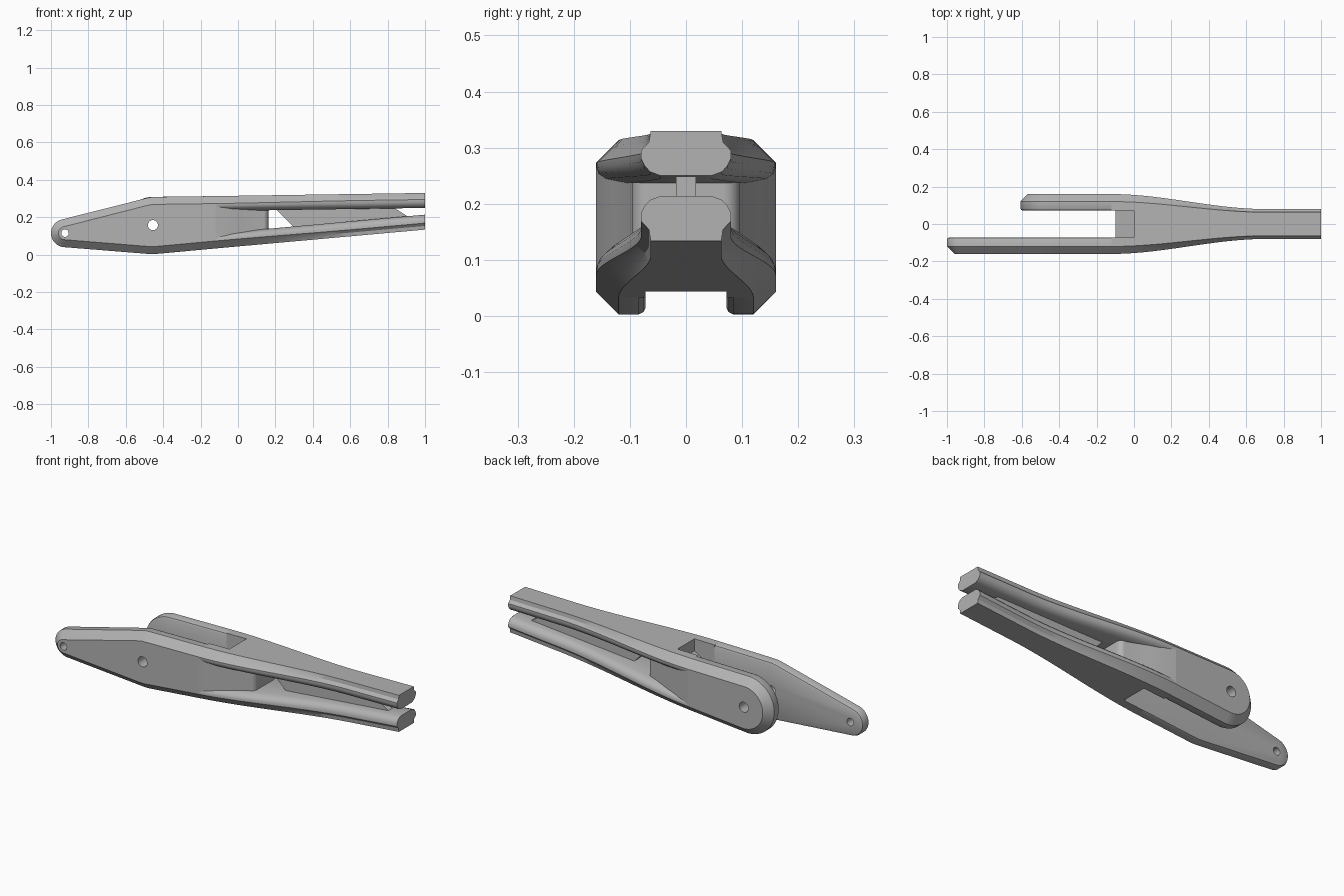
import bpy, bmesh, math

cube = bpy.data.objects.get("Cube")
if cube:
    bpy.data.objects.remove(cube, do_unlink=True)

steel = bpy.data.materials.new("grey_metal")
steel.use_nodes = True
GREY = (0.45, 0.45, 0.45, 1)
steel.diffuse_color = GREY
steel.node_tree.nodes["Principled BSDF"].inputs["Base Color"].default_value = GREY

START = -0.12      # where the arms meet the tapering bars
SLOT = 0.072       # half width of the fork slot


def top(x):
    return 0.315 + 0.015 * x


def bottom(x):
    return 0.044 + 0.09 * x


def loft(name, rings):
    """Skin a list of equal-length closed rings and cap both ends."""
    bm = bmesh.new()
    loops = [[bm.verts.new(p) for p in ring] for ring in rings]
    for a, b in zip(loops, loops[1:]):
        for i in range(len(a)):
            j = (i + 1) % len(a)
            bm.faces.new((a[i], a[j], b[j], b[i]))
    bm.faces.new(loops[0])
    bm.faces.new(loops[-1])
    bmesh.ops.recalc_face_normals(bm, faces=bm.faces)
    mesh = bpy.data.meshes.new(name)
    bm.to_mesh(mesh)
    bm.free()
    mesh.materials.append(steel)
    obj = bpy.data.objects.new(name, mesh)
    bpy.context.collection.objects.link(obj)
    return obj


def prism(name, outline, y0, y1):
    return loft(name, [[(x, y, z) for x, z in outline] for y in (y0, y1)])


def cut(obj, cutter):
    mod = obj.modifiers.new("cut", 'BOOLEAN')
    mod.operation = 'DIFFERENCE'
    mod.solver = 'EXACT'
    mod.object = cutter
    bpy.context.view_layer.objects.active = obj
    bpy.ops.object.modifier_apply(modifier=mod.name)


def arc(cx, cz, r, a0, a1, n=20):
    angles = [math.radians(a0 + (a1 - a0) * i / n) for i in range(n + 1)]
    return [(cx + r * math.cos(a), cz + r * math.sin(a)) for a in angles]


# Fork arms: outlines shrink by d for the chamfered rims
def long_outline(d):
    return ([(START, top(START) - d), (-0.43, 0.309 - d), (-0.46, 0.308 - d), (-0.49, 0.302 - d)]
            + arc(-0.925, 0.115, 0.075 - d, 104, 265.5)
            + [(-0.48, 0.004 + d), (-0.45, 0.003 + d), (START, bottom(START) + d)])


def short_outline(d):
    return ([(START, top(START) - d)] + arc(-0.455, 0.156, 0.153 - d, 90, 275, 32)
            + [(START, bottom(START) + d)])


def arm(name, outline, side):
    layers = ((SLOT, 0.012), (SLOT + 0.004, 0.004), (SLOT + 0.012, 0), (0.12, 0), (0.16, 0.04))
    return loft(name, [[(x, side * y, z) for x, z in outline(d)] for y, d in layers])


long_arm = arm("long_fork_arm", long_outline, -1)
short_arm = arm("short_fork_arm", short_outline, 1)

# Bars: wide cross-section blending to a narrow one, as (half width, depth)
WIDE = ((0.12, 0), (0.14, 0.02), (0.16, 0.04), (0.16, 0.05), (0.156, 0.06), (0.145, 0.07), (0.115, 0.08))
NARROW = ((0.063, 0), (0.066, 0.02), (0.08, 0.035), (0.08, 0.05), (0.074, 0.062), (0.064, 0.073), (0.045, 0.08))


def bar(name, edge, direction):
    rings = []
    for i in range(29):
        x = START + (1 - START) * i / 28
        u = min((x - START) / 0.82, 1)
        s = 1 - u * u * (3 - 2 * u)
        half = [(n[0] + (w[0] - n[0]) * s, edge(x) + direction * (n[1] + (w[1] - n[1]) * s))
                for w, n in zip(WIDE, NARROW)]
        rings.append([(x, y, z) for y, z in half] + [(x, -y, z) for y, z in reversed(half)])
    return loft(name, rings)


upper_bar = bar("upper_bar", top, -1)
lower_bar = bar("lower_bar", bottom, 1)

# Core between the bars, tapering to a rounded end
plan = [(START, 0.16), (-0.06, 0.15), (0.02, 0.13), (0.13, 0.096)]
plan += [(x, y) for x, y in arc(0.132, 0.066, 0.03, 75, 0, 8)]
core = loft("body_core", [[(x, w, bottom(x) + 0.045), (x, w, top(x) - 0.045),
                           (x, -w, top(x) - 0.045), (x, -w, bottom(x) + 0.045)] for x, w in plan])

# Thin web joining the bars
prism("web", [(0.19, 0.255), (0.32, 0.125), (0.93, 0.19), (0.82, 0.26)], -0.018, 0.018)

# Fork slot with a blunt nose at its closed end
slot = prism("slot_cutter", [(-0.3, -0.1), (0, -0.1), (0, 0.09), (-0.1, 0.15), (-0.1, 0.19),
                             (0, 0.25), (0, 0.5), (-0.3, 0.5)], -SLOT, SLOT)
for part in (upper_bar, lower_bar, core):
    cut(part, slot)

# Pin holes
tip_hole = prism("tip_hole_cutter", arc(-0.925, 0.115, 0.02, 0, 345, 23), -0.3, 0.3)
pivot_hole = prism("pivot_hole_cutter", arc(-0.455, 0.158, 0.027, 0, 345, 23), -0.3, 0.3)
cut(long_arm, tip_hole)
cut(long_arm, pivot_hole)
cut(short_arm, pivot_hole)
for cutter in (slot, tip_hole, pivot_hole):
    bpy.data.objects.remove(cutter, do_unlink=True)

# Smooth curved surfaces, keep crisp edges
bpy.ops.object.select_all(action='DESELECT')
for obj in bpy.context.collection.objects:
    if obj.type == 'MESH' and obj.data.materials and obj.data.materials[0] == steel:
        obj.select_set(True)
        bpy.context.view_layer.objects.active = obj
bpy.ops.object.shade_smooth_by_angle(angle=math.radians(28))
